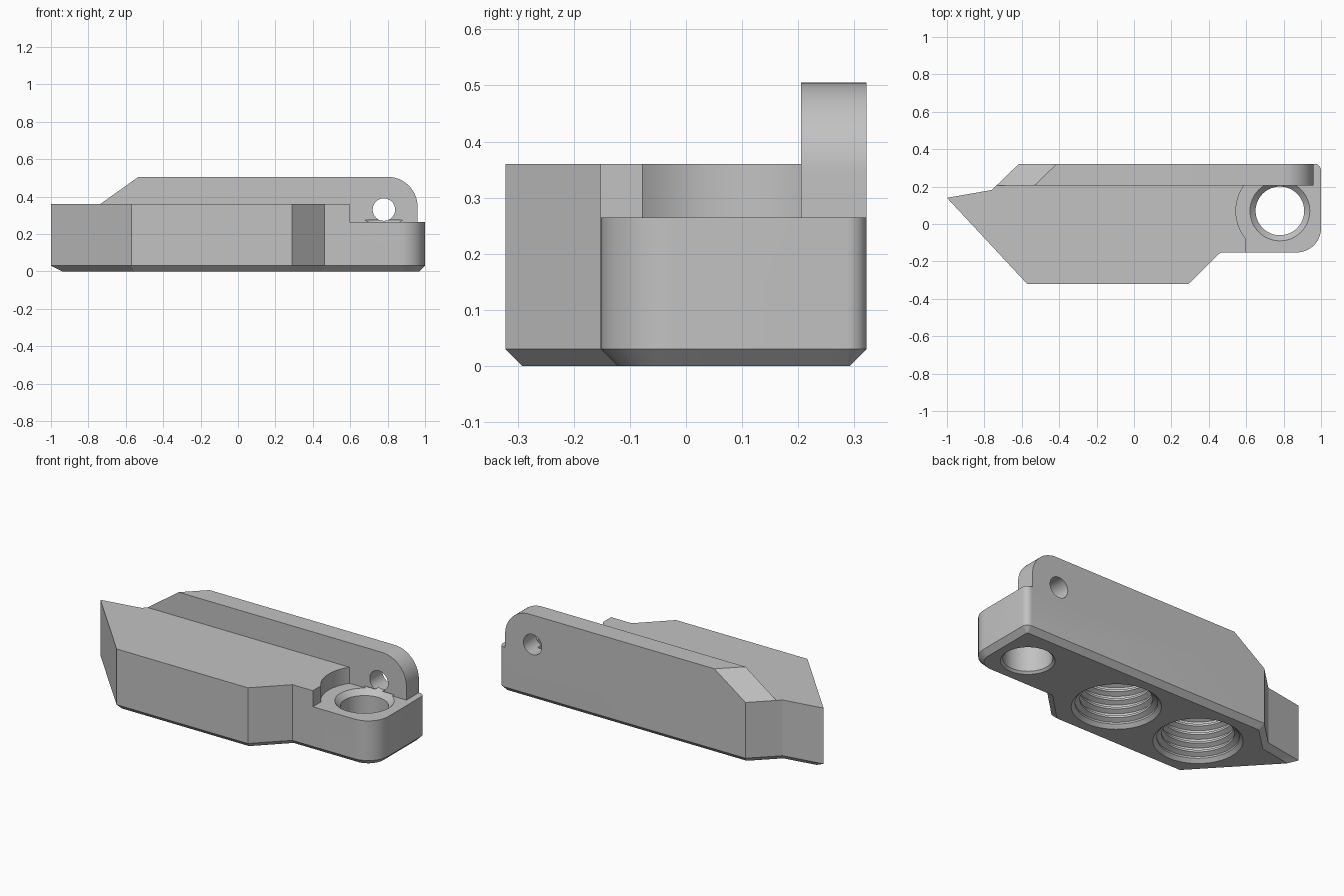
import bpy, bmesh, math
from mathutils import Vector

if "Cube" in bpy.data.objects:
    bpy.data.objects.remove(bpy.data.objects["Cube"])

grey = bpy.data.materials.new("plain grey")
grey.use_nodes = True
grey.diffuse_color = (0.54, 0.54, 0.54, 1)
grey.node_tree.nodes["Principled BSDF"].inputs["Base Color"].default_value = grey.diffuse_color


def loft(name, rings):
    """Solid made from stacked rings of equal length, capped at both ends."""
    bm = bmesh.new()
    loops = [[bm.verts.new(p) for p in ring] for ring in rings]
    for a, b in zip(loops, loops[1:]):
        for i in range(len(a)):
            j = (i + 1) % len(a)
            bm.faces.new((a[i], a[j], b[j], b[i]))
    bm.faces.new(loops[0])
    bm.faces.new(loops[-1])
    bmesh.ops.recalc_face_normals(bm, faces=bm.faces)
    mesh = bpy.data.meshes.new(name)
    bm.to_mesh(mesh)
    bm.free()
    mesh.materials.append(grey)
    obj = bpy.data.objects.new(name, mesh)
    bpy.context.collection.objects.link(obj)
    return obj


def lathe(name, centre, profile, n=64):
    """Upright turned solid from (radius, height) pairs."""
    angles = [math.tau * i / n for i in range(n)]
    return loft(name, [[(centre[0] + r * math.cos(a), centre[1] + r * math.sin(a), z)
                        for a in angles] for r, z in profile])


def arc(cx, cy, r, start, end, n):
    steps = [math.radians(start + (end - start) * i / n) for i in range(n + 1)]
    return [(cx + r * math.cos(a), cy + r * math.sin(a)) for a in steps]


def inset(points, d):
    """Move a counterclockwise outline inwards with mitred corners."""
    pts = [Vector(p) for p in points]
    out = []
    for i, p in enumerate(pts):
        e1 = (p - pts[i - 1]).normalized()
        e2 = (pts[(i + 1) % len(pts)] - p).normalized()
        n1, n2 = Vector((-e1.y, e1.x)), Vector((-e2.y, e2.x))
        out.append(p + (n1 + n2) * d / (1 + n1.dot(n2)))
    return out


def combine(target, other, operation):
    mod = target.modifiers.new(operation, "BOOLEAN")
    mod.operation, mod.object, mod.solver = operation, other, "EXACT"
    bpy.context.view_layer.objects.active = target
    bpy.ops.object.modifier_apply(modifier=mod.name)
    bpy.data.objects.remove(other)


def at_height(points, z):
    return [(p[0], p[1], z) for p in points]


# Body plate with a chamfered underside
BACK, TOP, TAB_TOP = 0.322, 0.36, 0.265
outline = [(-1, 0.14), (-0.57, -BACK), (0.29, -BACK), (0.463, -0.152)]
outline += arc(0.87, -0.022, 0.13, -90, 0, 14)
outline += arc(0.965, BACK - 0.035, 0.035, 0, 90, 8)
outline += [(-0.615, BACK), (-0.76, 0.182)]
body = loft("mount_body", [at_height(inset(outline, 0.03), 0),
                           at_height(outline, 0.03), at_height(outline, TOP)])

# Lowered tab with a round relief around its hole
tab = (0.78, 0.07)
square = [(0.597, -0.5), (1.2, -0.5), (1.2, 0.5), (0.597, 0.5)]
combine(body, loft("tab_cut", [at_height(square, TAB_TOP), at_height(square, 0.6)]), "DIFFERENCE")
combine(body, lathe("relief_cut", tab, [(0.235, TAB_TOP), (0.235, 0.6)]), "DIFFERENCE")

# Upright fin along the back, its sloped end following the angled corner
fin_front = 0.205
side = [(-0.736, TOP), (-0.6, 0.3), (0.5, 0.25), (0.96, 0.25)]
side += arc(0.8, 0.345, 0.16, 0, 90, 18) + [(-0.533, 0.505)]
front = [(x, fin_front, z) for x, z in side]
rear = [(x + 0.121 if x < -0.4 else x, BACK, z) for x, z in side]
combine(body, loft("fin", [front, rear]), "UNION")

# Cross hole through the fin
ring = arc(0.78, 0.33, 0.06, 0, 352.5, 47)
combine(body, loft("pin_hole", [[(x, y, z) for x, z in ring] for y in (0.15, 0.5)]), "DIFFERENCE")

# Countersunk tab hole
combine(body, lathe("tab_hole", tab, [(0.152, -0.01), (0.13, 0.012), (0.13, 0.235),
                                      (0.17, 0.275)]), "DIFFERENCE")

# Two blind ribbed sockets in the underside
ribs = [(0.255, -0.02), (0.215, 0.02)]
for i in range(5):
    z = 0.03 + 0.052 * i
    ribs += [(0.215, z), (0.19, z + 0.014), (0.19, z + 0.026), (0.215, z + 0.04)]
for x in (-0.435, 0.12):
    combine(body, lathe("socket", (x, 0), ribs), "DIFFERENCE")

bpy.ops.object.select_all(action="DESELECT")
body.select_set(True)
bpy.context.view_layer.objects.active = body
bpy.ops.object.shade_smooth_by_angle(angle=math.radians(25))
